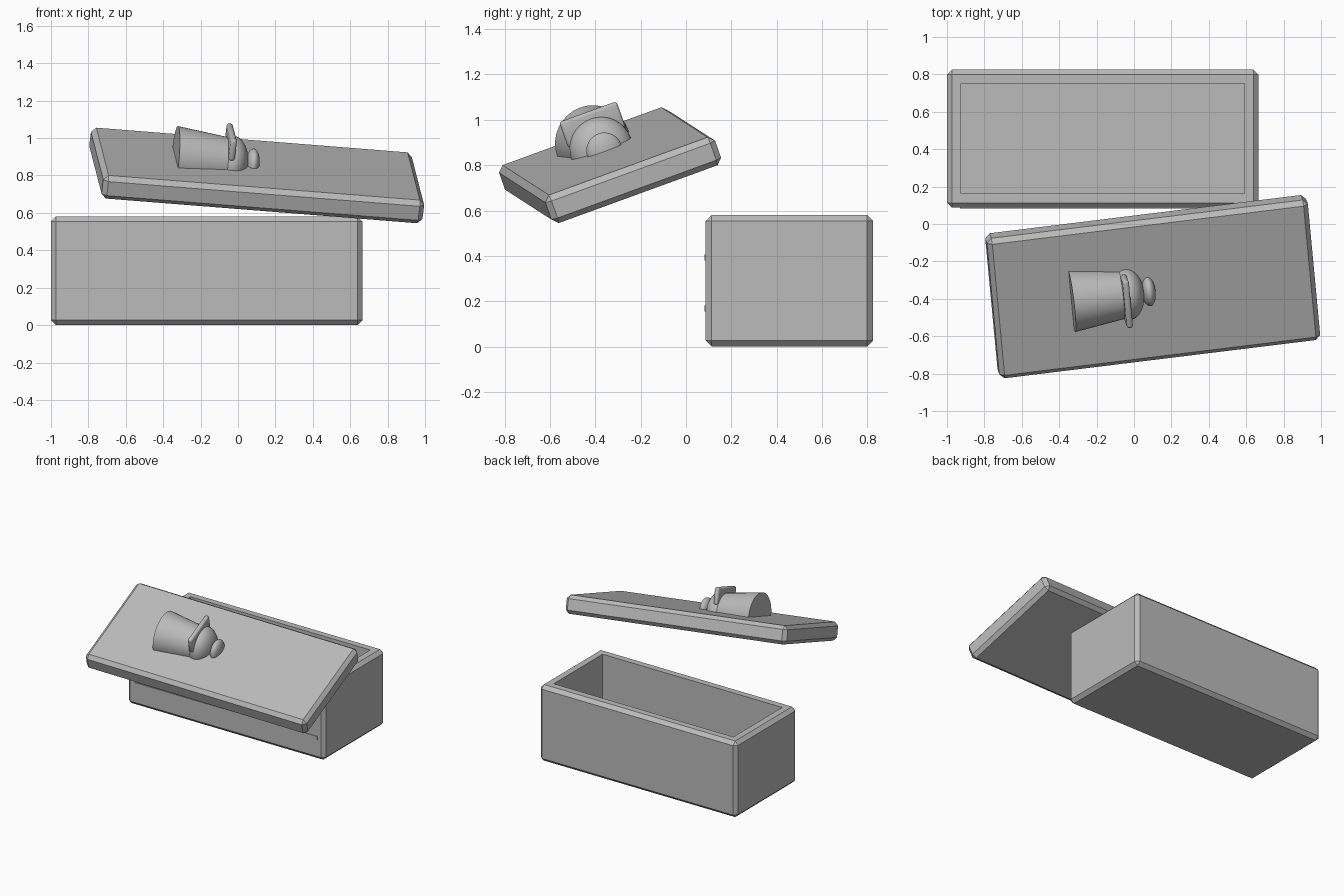
import bpy, bmesh, math
from mathutils import Matrix, Vector, Euler

if "Cube" in bpy.data.objects:
    bpy.data.objects.remove(bpy.data.objects["Cube"])

stone = bpy.data.materials.new("grey stone")
stone.diffuse_color = (0.5, 0.5, 0.5, 1)
stone.use_nodes = True
stone.node_tree.nodes["Principled BSDF"].inputs["Base Color"].default_value = stone.diffuse_color

# Tilted frame of the lid
LID = Matrix.Translation((0.10, -0.335, 0.80)) @ Euler(
    [math.radians(a) for a in (20, 4.5, 7)]).to_matrix().to_4x4()
LID_TOP = 0.066


def finish(name, bm, matrix=Matrix(), angle=30):
    bmesh.ops.recalc_face_normals(bm, faces=bm.faces)
    mesh = bpy.data.meshes.new(name)
    bm.to_mesh(mesh)
    bm.free()
    mesh.materials.append(stone)
    ob = bpy.data.objects.new(name, mesh)
    bpy.context.collection.objects.link(ob)
    ob.matrix_world = matrix
    bpy.ops.object.select_all(action='DESELECT')
    ob.select_set(True)
    bpy.context.view_layer.objects.active = ob
    bpy.ops.object.shade_smooth_by_angle(angle=math.radians(angle))
    return ob


def block(lo, hi, bevel=0.0, segments=1):
    """Box between two corners, with chamfered edges."""
    lo, hi = Vector(lo), Vector(hi)
    bm = bmesh.new()
    bmesh.ops.create_cube(bm, size=1, matrix=Matrix.Translation((lo + hi) / 2)
                          @ Matrix.Diagonal((*(hi - lo), 1)))
    if bevel:
        bmesh.ops.bevel(bm, geom=bm.edges[:], offset=bevel, segments=segments,
                        profile=0.5, affect='EDGES')
    return bm


def relief(name, bm):
    """Keep the upper half of a solid and lay it on the lid."""
    bmesh.ops.bisect_plane(bm, geom=bm.verts[:] + bm.edges[:] + bm.faces[:],
                           plane_co=(0, 0, -0.01), plane_no=(0, 0, 1), clear_inner=True)
    finish(name, bm, LID @ Matrix.Translation((0, 0, LID_TOP)))


def ellipsoid(x, rx, r):
    bm = bmesh.new()
    bmesh.ops.create_uvsphere(
        bm, u_segments=32, v_segments=16, radius=1,
        matrix=Matrix.Translation((x, 0, 0)) @ Matrix.Diagonal((rx, r, r, 1))
        @ Matrix.Rotation(math.pi / 2, 4, 'Y'))
    return bm


# Open chest: chamfered block with a hollow sunk from the top
bm = block((-1, 0.087, 0), (0.665, 0.825, 0.58), 0.026)
top = max(bm.faces, key=lambda f: f.calc_center_median().z)
bmesh.ops.inset_region(bm, faces=[top], thickness=0.069)
hollow = bmesh.ops.extrude_face_region(bm, geom=[top])
bmesh.ops.translate(bm, vec=(0, 0, -0.48),
                    verts=[v for v in hollow["geom"] if isinstance(v, bmesh.types.BMVert)])
if top.is_valid:
    bmesh.ops.delete(bm, geom=[top], context='FACES_ONLY')
finish("chest", bm)

# Two thin bands along the front
for name, z in (("lower_band", 0.155), ("upper_band", 0.38)):
    finish(name, block((-0.93, 0.082, z), (0.61, 0.10, z + 0.025)))

# Lid
finish("lid", block((-0.867, -0.40, -LID_TOP), (0.867, 0.40, LID_TOP), 0.026), LID)

# Reclining figure in relief
bm = bmesh.new()
bmesh.ops.create_cone(bm, cap_ends=True, segments=32, radius1=0.168, radius2=0.128, depth=0.29,
                      matrix=Matrix.Translation((-0.302, 0, 0)) @ Matrix.Rotation(math.pi / 2, 4, 'Y'))
relief("figure_body", bm)
relief("figure_shoulders", ellipsoid(-0.145, 0.09, 0.14))
relief("figure_head", ellipsoid(-0.03, 0.037, 0.08))
relief("figure_arms", block((-0.178, -0.135, 0.05), (-0.144, 0.135, 0.172), 0.014, 3))
